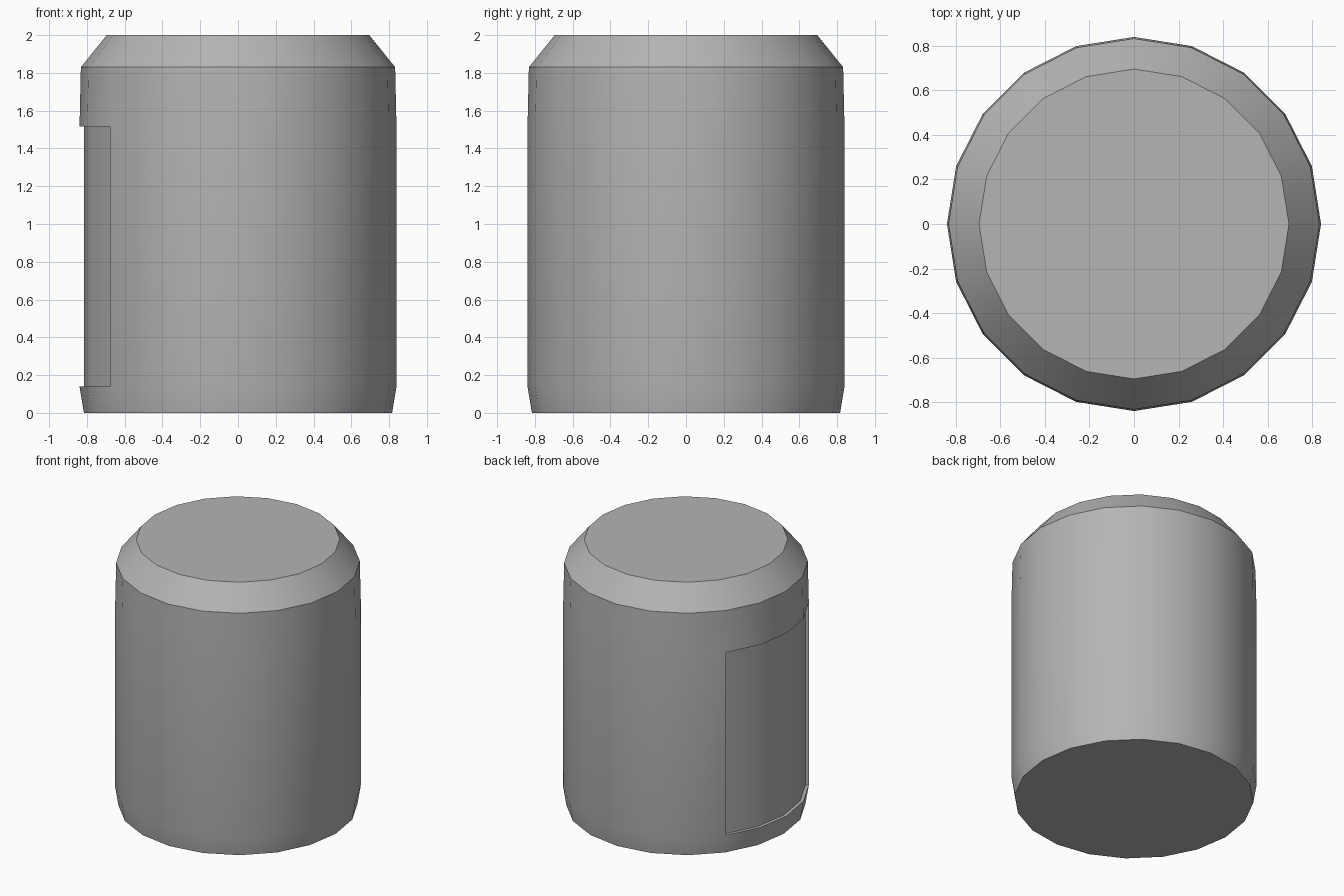
import bpy, bmesh
from math import cos, sin, tau

if "Cube" in bpy.data.objects:
    bpy.data.objects.remove(bpy.data.objects["Cube"])

SIDES = 20
# (radius, height) from base to rim
PROFILE = [(0.816, 0.0), (0.839, 0.14), (0.839, 1.517), (0.832, 1.83), (0.695, 2.0)]
RECESS_RADIUS = 0.815

bm = bmesh.new()

# Turned body
rings = [[bm.verts.new((r * cos(tau * i / SIDES), r * sin(tau * i / SIDES), z))
          for i in range(SIDES)] for r, z in PROFILE]
recess = []
for k in range(len(rings) - 1):
    low, high = rings[k], rings[k + 1]
    for i in range(SIDES):
        j = (i + 1) % SIDES
        face = bm.faces.new((low[i], low[j], high[j], high[i]))
        if k == 1 and 8 <= i <= 11:
            recess.append(face)
bm.faces.new(rings[0][::-1])
bm.faces.new(rings[-1])

# Shallow label recess on the left (-x) side
result = bmesh.ops.extrude_face_region(bm, geom=recess)
scale = RECESS_RADIUS / PROFILE[1][0]
for v in result["geom"]:
    if isinstance(v, bmesh.types.BMVert):
        v.co.x *= scale
        v.co.y *= scale
old = [f for f in recess if f.is_valid]
if old:
    bmesh.ops.delete(bm, geom=old, context='FACES')
bmesh.ops.recalc_face_normals(bm, faces=bm.faces[:])

mesh = bpy.data.meshes.new("canister_body")
bm.to_mesh(mesh)
bm.free()
body = bpy.data.objects.new("canister_body", mesh)
bpy.context.collection.objects.link(body)

# Smooth wall, crisp rim, base and recess edges
bpy.context.view_layer.objects.active = body
body.select_set(True)
bpy.ops.object.shade_smooth_by_angle(angle=0.55)

# Mid-grey finish
grey = bpy.data.materials.new("dark_grey")
grey.diffuse_color = (0.46, 0.46, 0.46, 1)
grey.use_nodes = True
grey.node_tree.nodes["Principled BSDF"].inputs["Base Color"].default_value = grey.diffuse_color
mesh.materials.append(grey)
